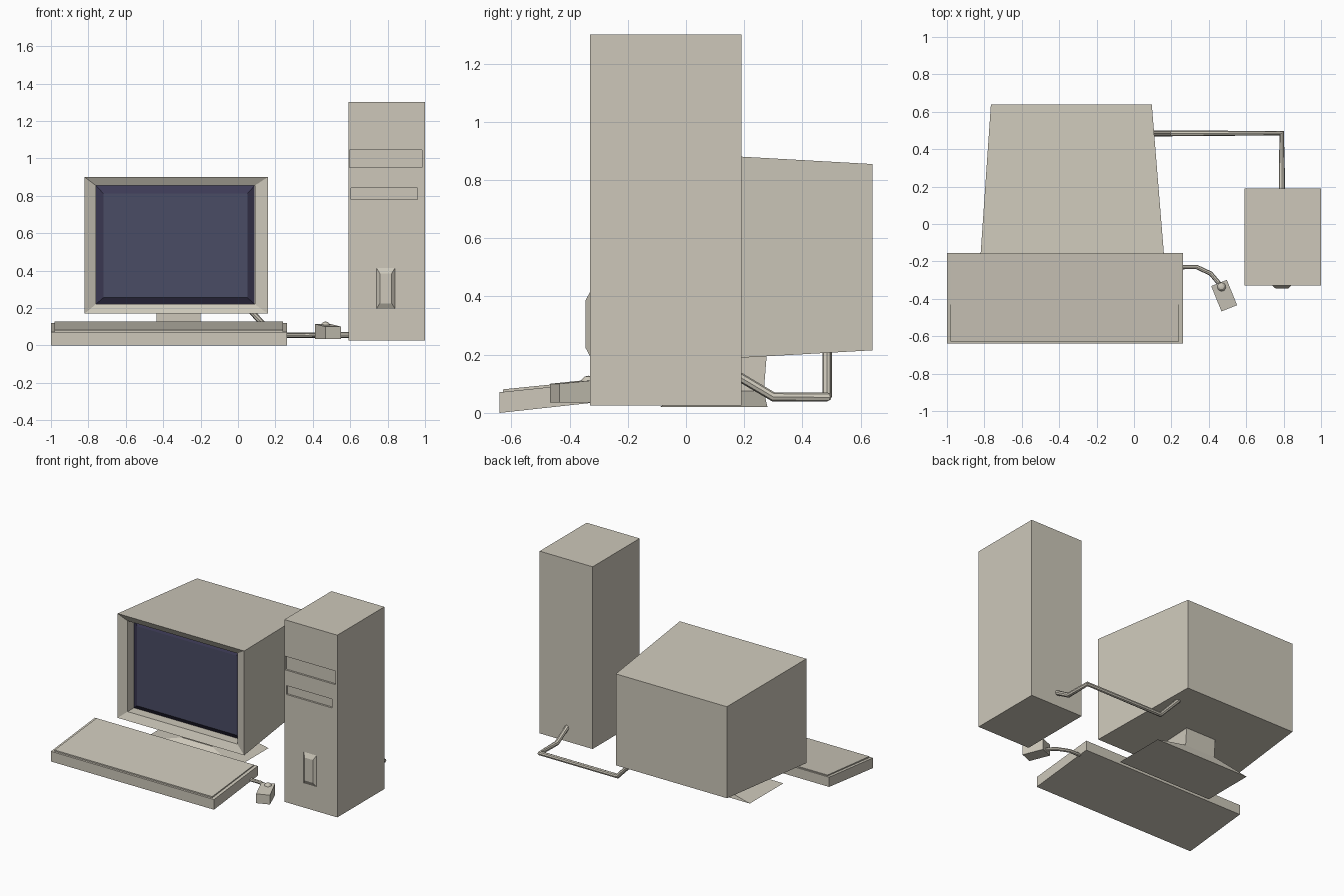
import bpy, bmesh, math
from mathutils import Matrix

if "Cube" in bpy.data.objects:
    bpy.data.objects.remove(bpy.data.objects["Cube"])


def material(name, rgb):
    m = bpy.data.materials.new(name)
    m.diffuse_color = (*rgb, 1)
    m.use_nodes = True
    m.node_tree.nodes["Principled BSDF"].inputs["Base Color"].default_value = m.diffuse_color
    return m


beige = material("beige plastic", (0.61, 0.575, 0.49))
glass = material("dark blue glass", (0.068, 0.072, 0.13))
edge = material("dark violet edge", (0.045, 0.042, 0.09))


def loft(name, rings, mats=(beige,), cap_mat=0, side_mat=0):
    """Skin a chain of four-cornered rings and close both ends."""
    bm = bmesh.new()
    loops = [[bm.verts.new(p) for p in ring] for ring in rings]
    for a, b in zip(loops, loops[1:]):
        for i in range(4):
            j = (i + 1) % 4
            bm.faces.new((a[i], a[j], b[j], b[i])).material_index = side_mat
    for ring in (loops[0], loops[-1]):
        bm.faces.new(ring).material_index = cap_mat
    bmesh.ops.recalc_face_normals(bm, faces=bm.faces)
    mesh = bpy.data.meshes.new(name)
    bm.to_mesh(mesh)
    bm.free()
    for m in mats:
        mesh.materials.append(m)
    obj = bpy.data.objects.new(name, mesh)
    bpy.context.collection.objects.link(obj)
    return obj


def rect_y(y, x0, x1, z0, z1):
    return [(x0, y, z0), (x1, y, z0), (x1, y, z1), (x0, y, z1)]


def rect_z(z, x0, x1, y0, y1, rise=0.0):
    """Horizontal ring; rise lifts its back edge."""
    return [(x0, y0, z), (x1, y0, z), (x1, y1, z + rise), (x0, y1, z + rise)]


def cable(name, points, radius):
    cu = bpy.data.curves.new(name, 'CURVE')
    cu.dimensions = '3D'
    cu.bevel_depth = radius
    cu.bevel_resolution = 2
    cu.use_fill_caps = True
    sp = cu.splines.new('POLY')
    sp.points.add(len(points) - 1)
    for p, co in zip(sp.points, points):
        p.co = (*co, 1)
    cu.materials.append(beige)
    obj = bpy.data.objects.new(name, cu)
    bpy.context.collection.objects.link(obj)
    bpy.ops.object.select_all(action='DESELECT')
    obj.select_set(True)
    bpy.context.view_layer.objects.active = obj
    bpy.ops.object.convert(target='MESH')
    bpy.ops.object.shade_smooth_by_angle()


# Monitor: tapered case, sloping rim, recessed well
loft("monitor_case", [
    rect_y(0.64, -0.765, 0.095, 0.215, 0.855),
    rect_y(-0.16, -0.82, 0.16, 0.17, 0.90),
    rect_y(-0.135, -0.76, 0.09, 0.22, 0.855),
    rect_y(-0.065, -0.76, 0.09, 0.22, 0.855)])

# Bulging screen in the well
loft("screen", [
    rect_y(-0.066, -0.759, 0.089, 0.221, 0.854),
    rect_y(-0.09, -0.72, 0.05, 0.255, 0.812)], (glass, edge), 0, 1)

# Monitor stand: flared foot and neck
loft("stand_foot", [
    rect_z(0.02, -0.69, 0.04, -0.09, 0.28),
    rect_z(0.075, -0.435, -0.20, 0.0, 0.267)])
loft("stand_neck", [
    rect_z(0.07, -0.435, -0.20, 0.0, 0.267),
    rect_z(0.195, -0.435, -0.20, 0.0, 0.277)])

# Tower with two recessed drive slots
tower = loft("tower_case", [
    rect_z(0.025, 0.59, 1.0, -0.33, 0.19),
    rect_z(1.30, 0.59, 1.0, -0.33, 0.19)])
for name, x0, x1, z0, z1 in (("wide_slot", 0.596, 0.985, 0.95, 1.045),
                             ("narrow_slot", 0.605, 0.96, 0.78, 0.842)):
    cutter = loft(name + "_cutter", [rect_y(-0.4, x0, x1, z0, z1),
                                     rect_y(-0.317, x0, x1, z0, z1)])
    cutter.hide_render = True
    cutter.hide_set(True)
    mod = tower.modifiers.new(name, 'BOOLEAN')
    mod.operation = 'DIFFERENCE'
    mod.solver = 'EXACT'
    mod.object = cutter

# Power button
loft("power_button", [
    rect_y(-0.325, 0.74, 0.84, 0.195, 0.415),
    rect_y(-0.33, 0.74, 0.84, 0.195, 0.415),
    rect_y(-0.346, 0.758, 0.822, 0.225, 0.385)])

# Keyboard, tilted up toward the back
loft("keyboard_body", [
    rect_z(0.0, -1.0, 0.262, -0.64, -0.155, 0.053),
    rect_z(0.071, -1.0, 0.262, -0.64, -0.155, 0.05)])
loft("key_plate", [
    rect_z(0.06, -0.98, 0.24, -0.628, -0.165, 0.048),
    rect_z(0.081, -0.98, 0.24, -0.628, -0.165, 0.046)])

# Mouse, turned on the desk, with a small ball on top
mouse = loft("mouse_body", [
    rect_z(0.035, -0.045, 0.045, -0.073, 0.073),
    rect_z(0.10, -0.045, 0.045, -0.073, 0.073, 0.014)])
mouse.matrix_world = (Matrix.Translation((0.482, -0.383, 0))
                      @ Matrix.Rotation(math.radians(22), 4, 'Z'))
bpy.ops.mesh.primitive_uv_sphere_add(segments=10, ring_count=6, radius=0.026,
                                     location=(0.468, -0.336, 0.102))
ball = bpy.context.object
ball.name = "mouse_ball"
ball.data.materials.append(beige)
bpy.ops.object.shade_smooth_by_angle()

# Cables
cable("mouse_cable", [(0.25, -0.23, 0.053), (0.335, -0.23, 0.053),
                      (0.41, -0.265, 0.055), (0.465, -0.33, 0.06)], 0.012)
cable("monitor_cable", [(0.79, 0.17, 0.132), (0.79, 0.30, 0.055),
                        (0.79, 0.485, 0.055), (0.19, 0.485, 0.055),
                        (0.03, 0.485, 0.225)], 0.016)
